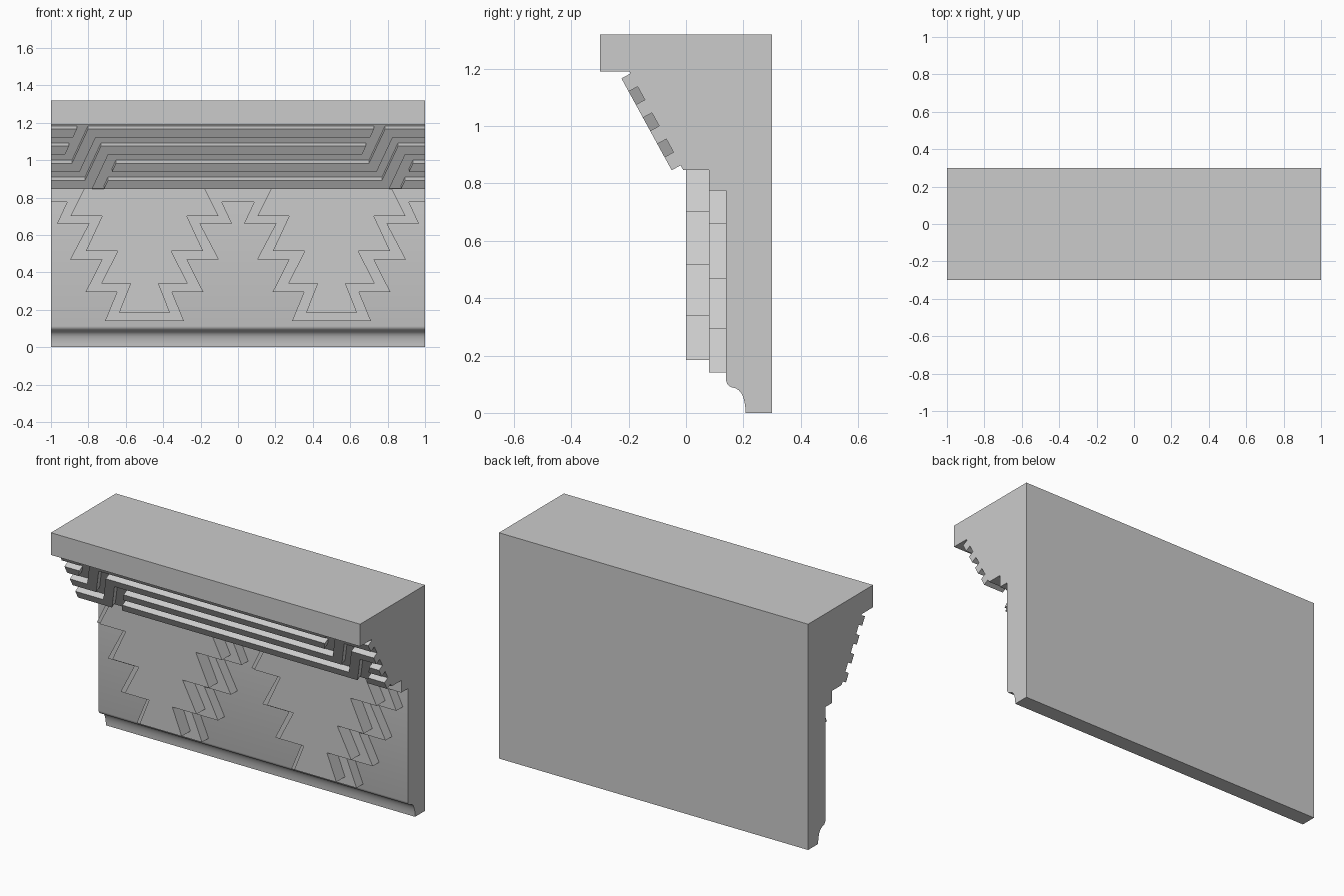
import bpy, bmesh
from mathutils import Vector

if "Cube" in bpy.data.objects:
    bpy.data.objects.remove(bpy.data.objects["Cube"])


def prism(bm, pts, push):
    """Extrude a flat outline of 3D points along a vector into a closed solid."""
    a = [bm.verts.new(p) for p in pts]
    b = [bm.verts.new(Vector(p) + Vector(push)) for p in pts]
    bm.faces.new(a)
    bm.faces.new(b[::-1])
    n = len(pts)
    for i in range(n):
        j = (i + 1) % n
        bm.faces.new((a[j], a[i], b[i], b[j]))


def finish(bm, name):
    bmesh.ops.recalc_face_normals(bm, faces=bm.faces)
    me = bpy.data.meshes.new(name)
    bm.to_mesh(me)
    bm.free()
    ob = bpy.data.objects.new(name, me)
    bpy.context.collection.objects.link(ob)
    return ob


# Main moulding: side profile (y, z) run along x
profile = [(0.3, 0), (0.3, 1.32), (-0.3, 1.32), (-0.3, 1.19), (-0.197, 1.19),
           (-0.193, 1.182), (-0.018, 0.862), (-0.01, 0.847), (0, 0.846),
           (0.08, 0.846), (0.08, 0.775), (0.14, 0.775),
           (0.14, 0.112), (0.143, 0.102), (0.150, 0.094), (0.160, 0.089),
           (0.172, 0.086), (0.183, 0.080), (0.192, 0.070), (0.199, 0.056),
           (0.204, 0.038), (0.207, 0.018), (0.208, 0)]
bm = bmesh.new()
prism(bm, [(-1, y, z) for y, z in profile], (2, 0, 0))
body = finish(bm, "cornice_body")
bpy.context.view_layer.objects.active = body
body.select_set(True)
bpy.ops.object.shade_smooth_by_angle(angle=0.52)
body.select_set(False)

# Two layers of stepped inverted-tree panels
outer = [(.414, .775), (.468, .66), (.297, .66), (.398, .468), (.227, .468),
         (.315, .295), (.147, .295), (.211, .14)]
inner = [(.323, .846), (.396, .70), (.227, .70), (.313, .515), (.142, .515),
         (.232, .34), (.075, .34), (.136, .185)]
for name, half, y0, y1 in (("back_panels", outer, 0.08, 0.14),
                           ("front_panels", inner, 0.0, 0.08)):
    bm = bmesh.new()
    loop = half + [(-x, z) for x, z in reversed(half)]
    for cx in (-0.5, 0.5):
        prism(bm, [(cx + x, y0, z) for x, z in loop], (0, y1 - y0, 0))
    finish(bm, name)

# Skewed key-pattern bars on the sloping face, in rows 0 (top) to 7 (bottom)
TOP, BOTTOM = Vector((0, -0.225, 1.166)), Vector((0, -0.05, 0.846))
INWARD = (0, 0.033, 0.018)
PERIOD, SKEW = 1.588, 0.0214


def slanted(x0):
    return lambda row: x0 - SKEW * row


def bar(bm, r, left, right):
    outline = [(left(r), r), (right(r), r), (right(r + 1), r + 1), (left(r + 1), r + 1)]
    face(bm, outline)


def strand(bm, r, a, b, left, right):
    """Bar at row r going right, dropping diagonally to a bar at row r+4 going left."""
    face(bm, [(a(r), r), (right(r), r), (right(r + 1), r + 1), (b(r + 1), r + 1),
              (b(r + 5), r + 5), (left(r + 5), r + 5), (left(r + 4), r + 4),
              (a(r + 4), r + 4)])


def face(bm, outline):
    pts = []
    for x, row in outline:
        p = TOP.lerp(BOTTOM, row / 7)
        pts.append((x, p.y, p.z))
    prism(bm, pts, INWARD)


def end_l(row):
    return -1.0


def end_r(row):
    return 1.0


stop_r = slanted(-0.861)            # where bars coming from the left stop
stop_l = slanted(-0.567)            # where bars going right begin
bm = bmesh.new()
for o, left, right in ((0, end_l, slanted(-0.861 + PERIOD)),
                       (PERIOD, stop_l, end_r)):
    strand(bm, 0, slanted(-0.802 + o), slanted(-0.740 + o), left, right)
    strand(bm, 2, slanted(-0.690 + o), slanted(-0.630 + o), left, right)
for r in (0, 2):
    bar(bm, r, end_l, stop_r)
for r in (4, 6):
    bar(bm, r, slanted(-0.567 + PERIOD), end_r)
finish(bm, "key_pattern_bars")
